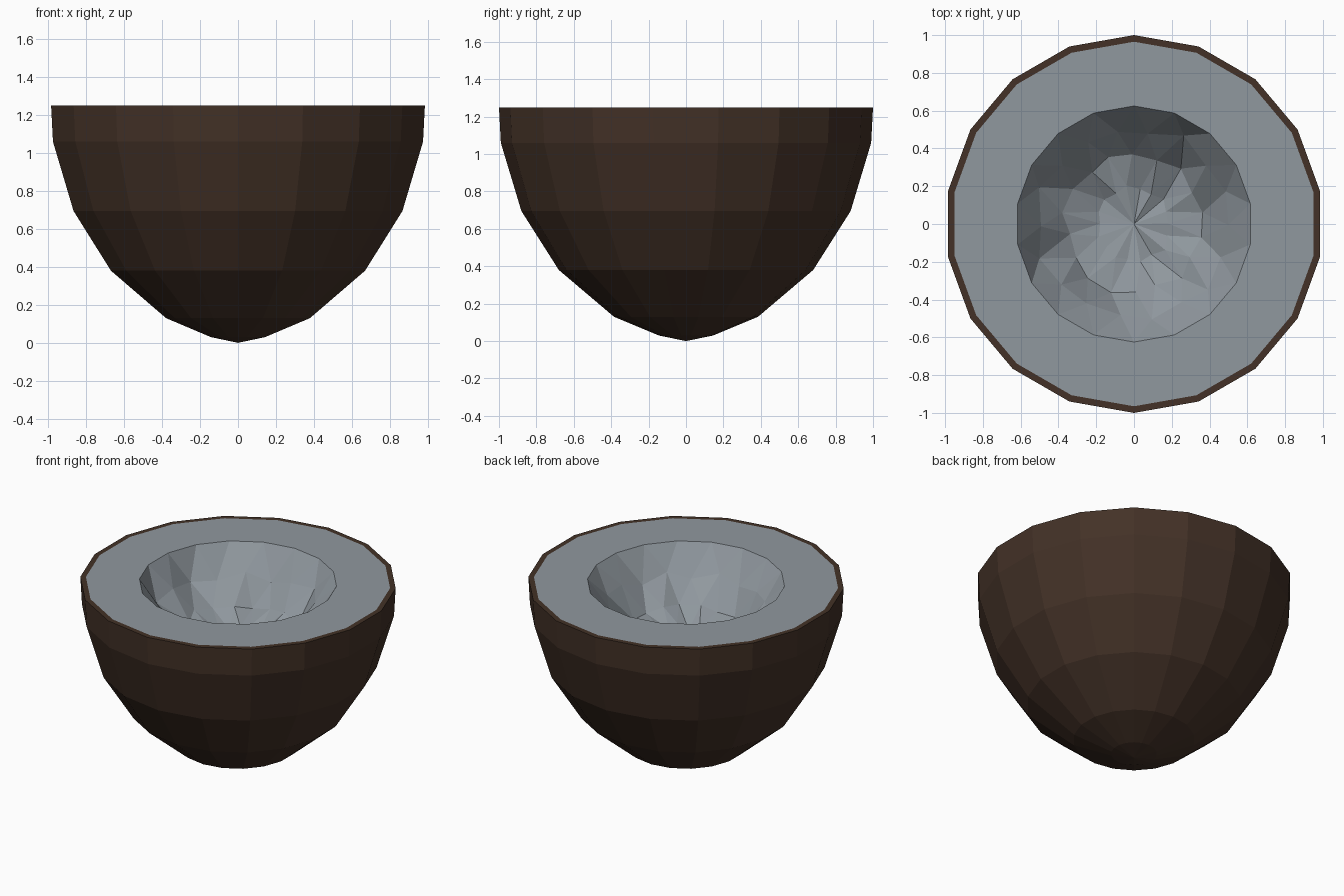
import bpy, bmesh, math, random

if "Cube" in bpy.data.objects:
    bpy.data.objects.remove(bpy.data.objects["Cube"])

random.seed(4)
SIDES = 18
TOP = 1.25


def material(name, rgb):
    m = bpy.data.materials.new(name)
    m.diffuse_color = (*rgb, 1)
    m.use_nodes = True
    m.node_tree.nodes["Principled BSDF"].inputs["Base Color"].default_value = m.diffuse_color
    return m


def ring(bm, r, z, shift=0.0, jitter=0.0, n=SIDES):
    """Circle of vertices starting on +y, optionally roughened."""
    verts = []
    for i in range(n):
        a = math.pi / 2 + 2 * math.pi * (i + shift) / n
        rr = r + random.uniform(-jitter, jitter)
        a += random.uniform(-jitter, jitter)
        verts.append(bm.verts.new((rr * math.cos(a), rr * math.sin(a),
                                   z + random.uniform(-jitter, jitter))))
    return verts


def bridge(bm, a, b, triangles=False):
    n = len(a)
    for i in range(n):
        j = (i + 1) % n
        if triangles:
            bm.faces.new((a[i], a[j], b[i]))
            bm.faces.new((a[j], b[j], b[i]))
        else:
            bm.faces.new((a[i], a[j], b[j], b[i]))


def fan(bm, a, z, flip=False):
    tip = bm.verts.new((0, 0, z))
    for i in range(len(a)):
        p, q = a[i], a[(i + 1) % len(a)]
        bm.faces.new((q, p, tip) if flip else (p, q, tip))


def finish(bm, name, mat):
    me = bpy.data.meshes.new(name)
    bm.to_mesh(me)
    bm.free()
    me.materials.append(mat)
    ob = bpy.data.objects.new(name, me)
    bpy.context.collection.objects.link(ob)
    return ob


brown = material("dark brown husk", (0.056, 0.031, 0.020))
grey = material("blue grey flesh", (0.28, 0.315, 0.345))

# Husk: faceted outer bowl with a thin rim on top
bm = bmesh.new()
profile = [(0.145, 0.03), (0.385, 0.13), (0.68, 0.38), (0.88, 0.695),
           (0.99, 1.06), (1.0, TOP), (0.965, TOP)]
rings = [ring(bm, r, z) for r, z in profile]
fan(bm, rings[0], 0, flip=True)
for a, b in zip(rings, rings[1:]):
    bridge(bm, a, b)
finish(bm, "husk", brown)

# Flesh: flat annulus with a rough scooped hollow
bm = bmesh.new()
outer = ring(bm, 0.965, TOP)
lip = ring(bm, 0.625, TOP)
bridge(bm, outer, lip)
hollow = [(0.51, 1.07, 0.5, 0.03), (0.37, 0.92, 1.0, 0.03),
          (0.20, 0.85, 1.5, 0.022)]
prev = lip
for r, z, shift, jit in hollow:
    cur = ring(bm, r, z, shift, jit)
    bridge(bm, prev, cur, triangles=True)
    prev = cur
fan(bm, prev, 0.83)
finish(bm, "flesh", grey)
